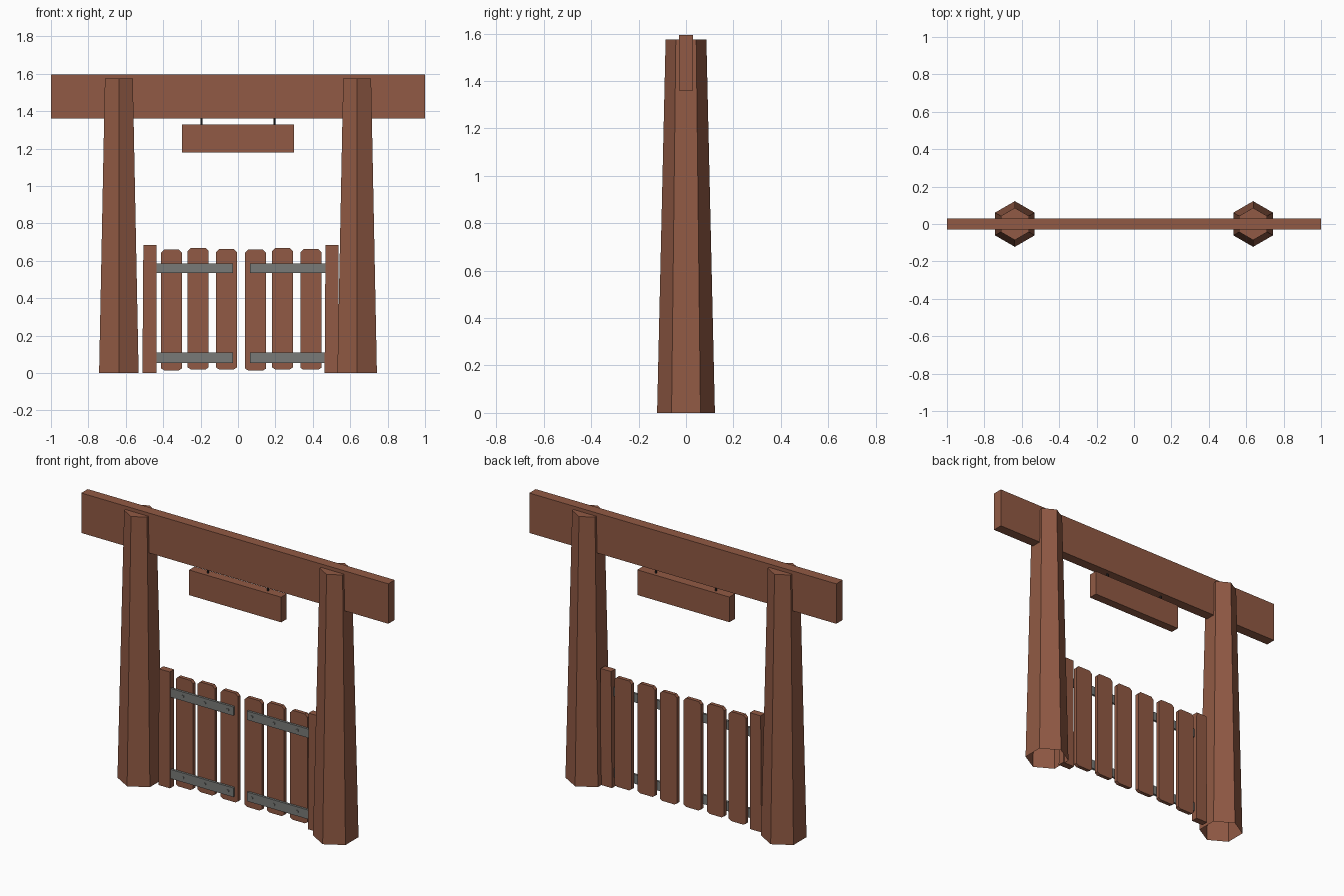
import bpy, bmesh, math

if "Cube" in bpy.data.objects:
    bpy.data.objects.remove(bpy.data.objects["Cube"])


def material(name, rgb):
    m = bpy.data.materials.new(name)
    m.diffuse_color = (*rgb, 1.0)
    m.use_nodes = True
    m.node_tree.nodes["Principled BSDF"].inputs["Base Color"].default_value = m.diffuse_color
    return m


WOOD = material("brown_wood", (0.283, 0.102, 0.058))
METAL = material("grey_metal", (0.19, 0.195, 0.185))
DARK = material("dark_hanger", (0.03, 0.03, 0.03))


def finish(name, bm, mat):
    bmesh.ops.recalc_face_normals(bm, faces=bm.faces[:])
    me = bpy.data.meshes.new(name)
    bm.to_mesh(me)
    bm.free()
    me.materials.append(mat)
    ob = bpy.data.objects.new(name, me)
    bpy.context.collection.objects.link(ob)
    return ob


def prism(name, outline, y0, y1, mat):
    """Extrude an (x, z) outline from y0 to y1."""
    bm = bmesh.new()
    face = bm.faces.new([bm.verts.new((x, y0, z)) for x, z in outline])
    ext = bmesh.ops.extrude_face_region(bm, geom=[face])["geom"]
    verts = [g for g in ext if isinstance(g, bmesh.types.BMVert)]
    bmesh.ops.translate(bm, verts=verts, vec=(0, y1 - y0, 0))
    return finish(name, bm, mat)


def box(name, x0, x1, y0, y1, z0, z1, mat):
    return prism(name, [(x0, z0), (x1, z0), (x1, z1), (x0, z1)], y0, y1, mat)


def post(name, cx):
    """Tapered hexagonal post, capped on top and open underneath."""
    bm = bmesh.new()
    rings = []
    for r, z in ((0.122, 0.0), (0.086, 1.575)):
        rings.append([bm.verts.new((cx + r * math.sin(math.radians(60 * i)),
                                    r * math.cos(math.radians(60 * i)), z))
                      for i in range(6)])
    for i in range(6):
        j = (i + 1) % 6
        bm.faces.new((rings[0][i], rings[0][j], rings[1][j], rings[1][i]))
    bm.faces.new(rings[1])
    return finish(name, bm, WOOD)


def rod(name, x, y, z, radius, length, axis, mat):
    bpy.ops.mesh.primitive_cylinder_add(
        vertices=8, radius=radius, depth=length, location=(x, y, z),
        rotation=(math.pi / 2 if axis == "y" else 0, 0, 0))
    ob = bpy.context.object
    ob.name = name
    ob.data.materials.append(mat)


# Posts, crossbeam and hanging board
post("left_post", -0.637)
post("right_post", 0.637)
box("crossbeam", -1, 1, -0.03, 0.03, 1.36, 1.595, WOOD)
box("hanging_board", -0.3, 0.3, -0.027, 0.025, 1.18, 1.328, WOOD)
for x in (-0.195, 0.195):
    rod("board_hanger", x, 0, 1.345, 0.005, 0.05, "z", DARK)

# Gate stiles, slightly wider at the foot
prism("left_stile", [(-0.511, 0), (-0.435, 0), (-0.436, 0.685), (-0.506, 0.685)],
      -0.012, 0.028, WOOD)
prism("right_stile", [(0.463, 0), (0.541, 0), (0.536, 0.685), (0.468, 0.685)],
      -0.012, 0.028, WOOD)

# Gate planks with clipped corners, bolted to the straps
planks = [(-0.355, 0.015, 0.66), (-0.213, 0.02, 0.668), (-0.062, 0.02, 0.662),
          (0.094, 0.014, 0.66), (0.238, 0.02, 0.668), (0.39, 0.018, 0.662)]
W, C = 0.056, 0.016
for cx, z0, z1 in planks:
    a, b = cx - W, cx + W
    prism("gate_plank",
          [(a + C, z0), (b - C, z0), (b, z0 + 0.01), (b, z1 - C),
           (b - C, z1), (a + C, z1), (a, z1 - C), (a, z0 + 0.01)],
          0.008, 0.03, WOOD)
    for z in (0.082, 0.56):
        rod("strap_bolt", cx, -0.005, z, 0.008, 0.008, "y", METAL)

# Metal straps across each gate leaf
for x0, x1 in ((-0.436, -0.027), (0.063, 0.467)):
    for z0, z1 in ((0.055, 0.109), (0.534, 0.586)):
        box("gate_strap", x0, x1, -0.005, 0.009, z0, z1, METAL)
